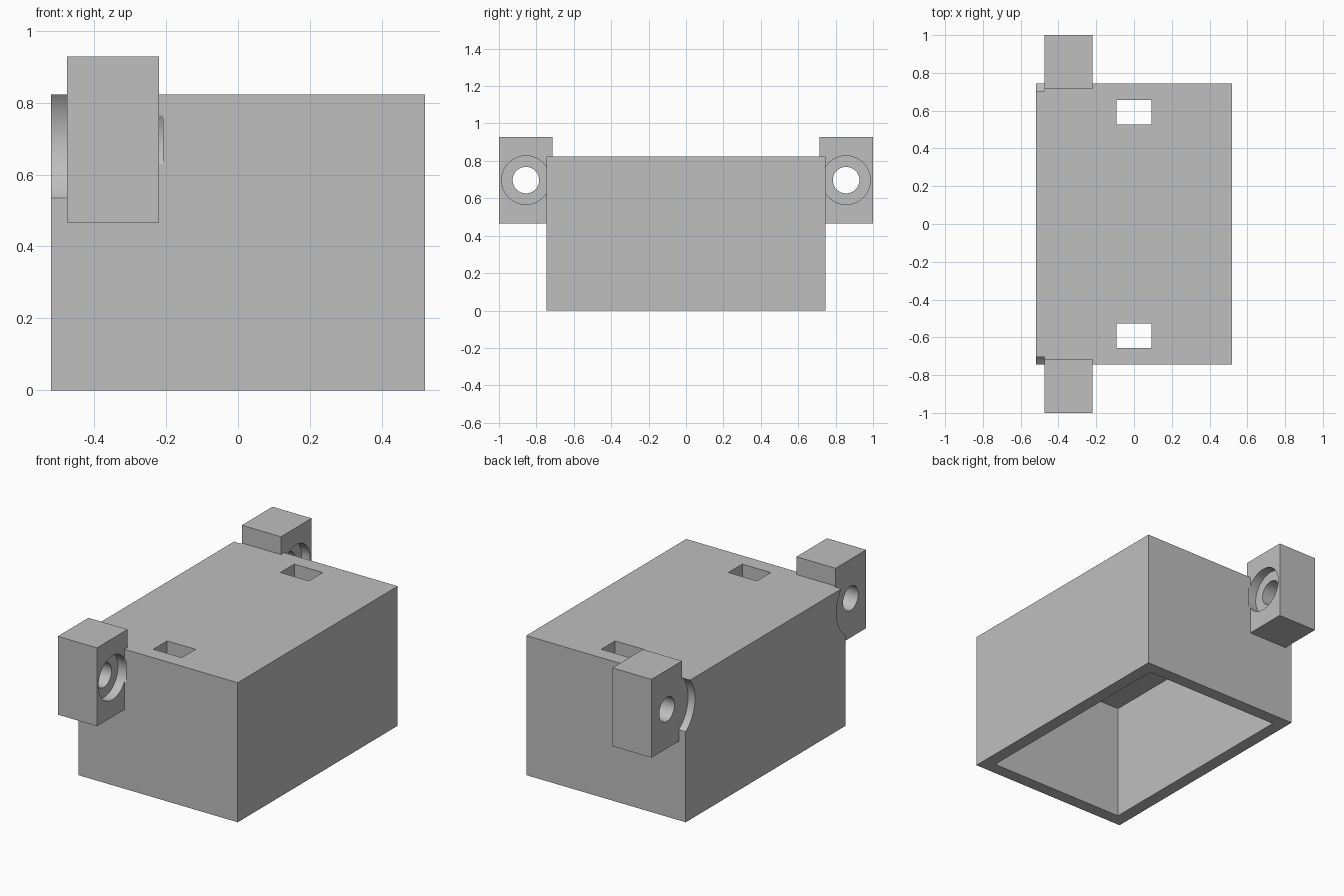
import bpy
from math import pi

cube = bpy.data.objects.get("Cube")
if cube:
    bpy.data.objects.remove(cube, do_unlink=True)

gray = bpy.data.materials.new("plain gray")
gray.use_nodes = True
color = (0.52, 0.52, 0.52, 1)
gray.diffuse_color = color
for node in gray.node_tree.nodes:
    if node.type == 'BSDF_PRINCIPLED':
        node.inputs["Base Color"].default_value = color


def block(name, x, y, z):
    """Box spanning the given (low, high) ranges."""
    spans = (x, y, z)
    bpy.ops.mesh.primitive_cube_add(size=1, location=[sum(s) / 2 for s in spans])
    ob = bpy.context.object
    ob.name = name
    ob.scale = [s[1] - s[0] for s in spans]
    bpy.ops.object.transform_apply(location=True, rotation=True, scale=True)
    ob.data.materials.append(gray)
    return ob


def rod(name, x, y, z, radius):
    """Cylinder lying along x."""
    bpy.ops.mesh.primitive_cylinder_add(vertices=64, radius=radius, depth=x[1] - x[0],
                                        location=(sum(x) / 2, y, z), rotation=(0, pi / 2, 0))
    ob = bpy.context.object
    ob.name = name
    bpy.ops.object.transform_apply(location=True, rotation=True, scale=True)
    ob.data.materials.append(gray)
    return ob


def combine(target, tool, operation):
    """Apply a boolean, then discard the tool object."""
    tool.hide_render = True
    mod = target.modifiers.new(tool.name, 'BOOLEAN')
    mod.operation = operation
    mod.solver = 'EXACT'
    mod.object = tool
    bpy.ops.object.select_all(action='DESELECT')
    bpy.context.view_layer.objects.active = target
    target.select_set(True)
    bpy.ops.object.modifier_apply(modifier=mod.name)
    bpy.data.objects.remove(tool, do_unlink=True)


HALF_X, HALF_Y, TOP, WALL = 0.52, 0.745, 0.823, 0.075
CEILING = 0.688
LUG_X = (-0.475, -0.22)
HOLE_Y, HOLE_Z = 0.856, 0.697

# Main cover, hollow and open underneath
cover = block("cover_with_lugs", (-HALF_X, HALF_X), (-HALF_Y, HALF_Y), (0, TOP))
cavity = block("cavity", (WALL - HALF_X, HALF_X - WALL),
               (WALL - HALF_Y, HALF_Y - WALL), (-0.2, CEILING))
combine(cover, cavity, 'DIFFERENCE')

for side in (-1, 1):
    # Mounting lug
    lug = block("lug", LUG_X, sorted((side * 0.715, side)), (0.466, 0.928))
    combine(cover, lug, 'UNION')

    # Slot through the roof
    slot = block("slot", (-0.093, 0.093), sorted((side * 0.528, side * 0.657)), (0.6, 1))
    combine(cover, slot, 'DIFFERENCE')

    # Bolt hole, counterbore, and clearance behind the lug
    y = side * HOLE_Y
    for tool in (rod("bolt_hole", (-0.7, 0), y, HOLE_Z, 0.071),
                 rod("counterbore", (-0.275, -0.208), y, HOLE_Z, 0.13),
                 rod("clearance", (-0.7, LUG_X[0]), y, HOLE_Z, 0.197)):
        combine(cover, tool, 'DIFFERENCE')

# Smooth bores with crisp edges
bpy.ops.object.select_all(action='DESELECT')
cover.select_set(True)
bpy.context.view_layer.objects.active = cover
bpy.ops.object.shade_smooth_by_angle(angle=pi / 6)
